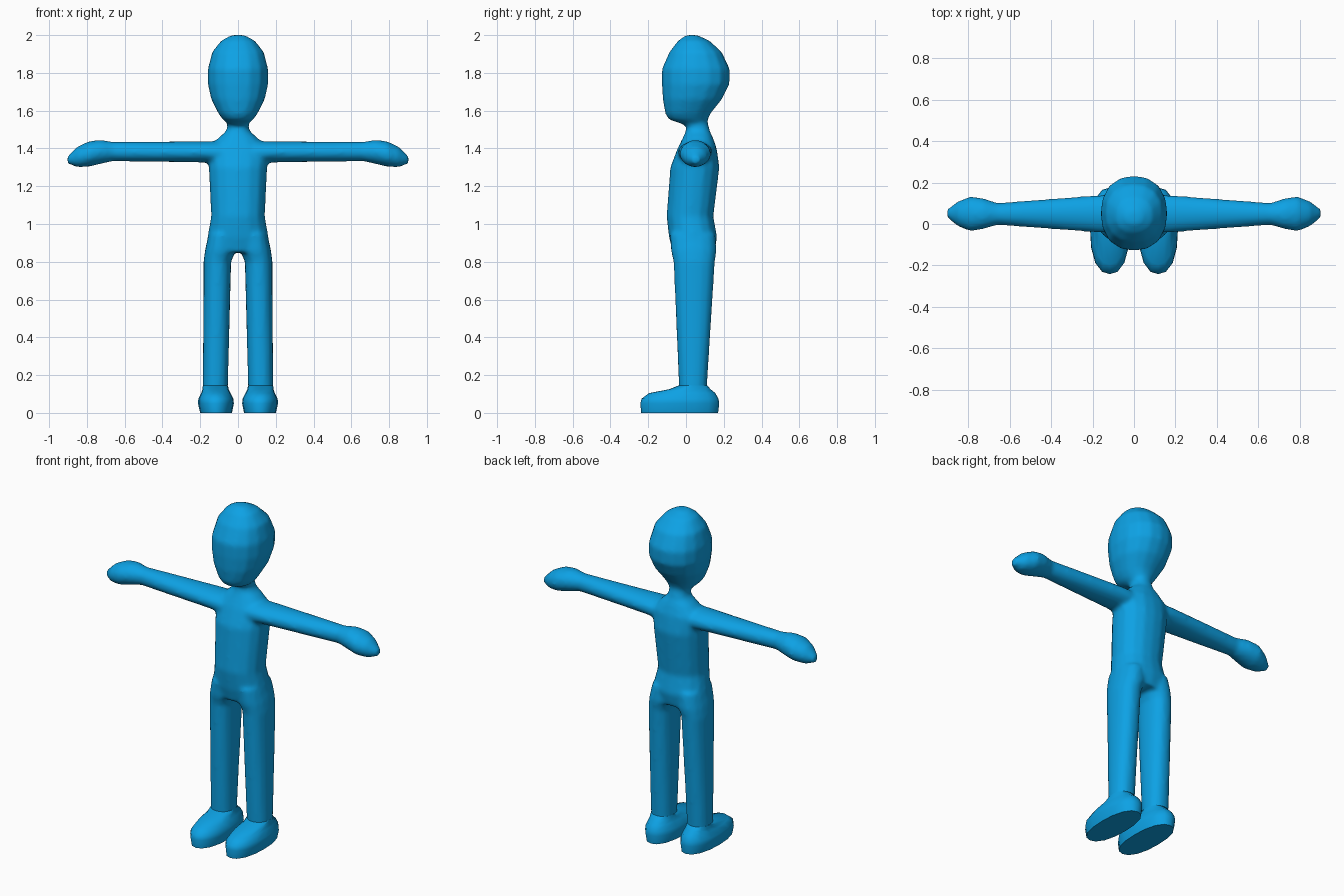
import bpy
import bmesh
from math import cos, sin, pi

cube = bpy.data.objects.get("Cube")
if cube:
    bpy.data.objects.remove(cube, do_unlink=True)

blue = bpy.data.materials.new("sky_blue")
blue.use_nodes = True
colour = (0.004, 0.36, 0.78, 1)
blue.diffuse_color = colour
blue.node_tree.nodes["Principled BSDF"].inputs["Base Color"].default_value = colour


def loft(bm, rings, place, sides=16, power=2.3):
    """Skin closed rounded rings; each ring is (position, min_a, max_a, min_b, max_b)."""
    loops = []
    for t, a0, a1, b0, b1 in rings:
        loop = []
        for i in range(sides):
            c, s = cos(2 * pi * i / sides), sin(2 * pi * i / sides)
            r = (abs(c) ** power + abs(s) ** power) ** (-1 / power)
            a = (a0 + a1) / 2 + (a1 - a0) / 2 * c * r
            b = (b0 + b1) / 2 + (b1 - b0) / 2 * s * r
            loop.append(bm.verts.new(place(t, a, b)))
        loops.append(loop)
    for low, high in zip(loops, loops[1:]):
        for i in range(sides):
            j = (i + 1) % sides
            bm.faces.new((low[i], low[j], high[j], high[i]))
    bm.faces.new(loops[0][::-1])
    bm.faces.new(loops[-1])


def finish(bm, name):
    bmesh.ops.recalc_face_normals(bm, faces=bm.faces)
    mesh = bpy.data.meshes.new(name)
    bm.to_mesh(mesh)
    bm.free()
    mesh.materials.append(blue)
    obj = bpy.data.objects.new(name, mesh)
    bpy.context.collection.objects.link(obj)
    bpy.ops.object.select_all(action="DESELECT")
    obj.select_set(True)
    bpy.context.view_layer.objects.active = obj
    bpy.ops.object.shade_smooth_by_angle(angle=pi / 3)
    return obj


# Torso, neck and head: height, half width, front, back
trunk = [
    (0.85, 0.165, -0.07, 0.15), (0.93, 0.162, -0.09, 0.165),
    (1.04, 0.142, -0.103, 0.145), (1.3, 0.155, -0.083, 0.177),
    (1.4, 0.158, -0.045, 0.163), (1.46, 0.1, -0.015, 0.142),
    (1.49, 0.064, -0.002, 0.127), (1.52, 0.055, 0.0, 0.12),
    (1.537, 0.06, -0.04, 0.115), (1.552, 0.08, -0.09, 0.115),
    (1.585, 0.104, -0.11, 0.13), (1.66, 0.142, -0.123, 0.19),
    (1.74, 0.16, -0.128, 0.23), (1.82, 0.16, -0.128, 0.232),
    (1.91, 0.137, -0.088, 0.19), (1.97, 0.09, -0.042, 0.125),
    (2.0, 0.035, 0.0, 0.06),
]
# Arm and hand: distance out, back/front and bottom/top limits
arm = [
    (0.08, -0.045, 0.14, 1.31, 1.44), (0.17, -0.042, 0.14, 1.325, 1.438),
    (0.66, -0.005, 0.102, 1.333, 1.435), (0.73, -0.025, 0.125, 1.317, 1.446),
    (0.79, -0.036, 0.134, 1.303, 1.438), (0.85, -0.012, 0.11, 1.3, 1.41),
    (0.903, 0.03, 0.072, 1.32, 1.358),
]
# Leg: height, inner/outer and front/back limits
leg = [
    (0.08, 0.055, 0.185, -0.035, 0.11), (0.15, 0.053, 0.186, -0.038, 0.112),
    (0.8, 0.036, 0.183, -0.066, 0.153), (0.86, 0.012, 0.175, -0.08, 0.162),
    (0.95, 0.01, 0.155, -0.085, 0.155),
]
# Foot: flat sole, rounded side, instep and ankle
foot = [
    (0.0, 0.032, 0.2, -0.237, 0.17), (0.05, 0.022, 0.212, -0.242, 0.176),
    (0.075, 0.025, 0.21, -0.235, 0.172), (0.105, 0.04, 0.195, -0.195, 0.155),
    (0.125, 0.05, 0.188, -0.09, 0.13), (0.145, 0.053, 0.186, -0.04, 0.113),
]

body_mesh = bmesh.new()
loft(body_mesh, [(z, -w, w, f, b) for z, w, f, b in trunk], lambda t, a, b: (a, b, t))
for side, name in ((1, "left_foot"), (-1, "right_foot")):
    loft(body_mesh, arm, lambda t, a, b: (side * t, a, b), power=2)
    loft(body_mesh, leg, lambda t, a, b: (side * a, b, t))
    foot_mesh = bmesh.new()
    loft(foot_mesh, foot, lambda t, a, b: (side * a, b, t))
    finish(foot_mesh, name)

# Fuse the overlapping limbs into one soft skin
body = finish(body_mesh, "body")
remesh = body.modifiers.new("fuse", "REMESH")
remesh.mode = "VOXEL"
remesh.voxel_size = 0.012
remesh.use_smooth_shade = True
soften = body.modifiers.new("soften", "SMOOTH")
soften.factor = 0.5
soften.iterations = 6
